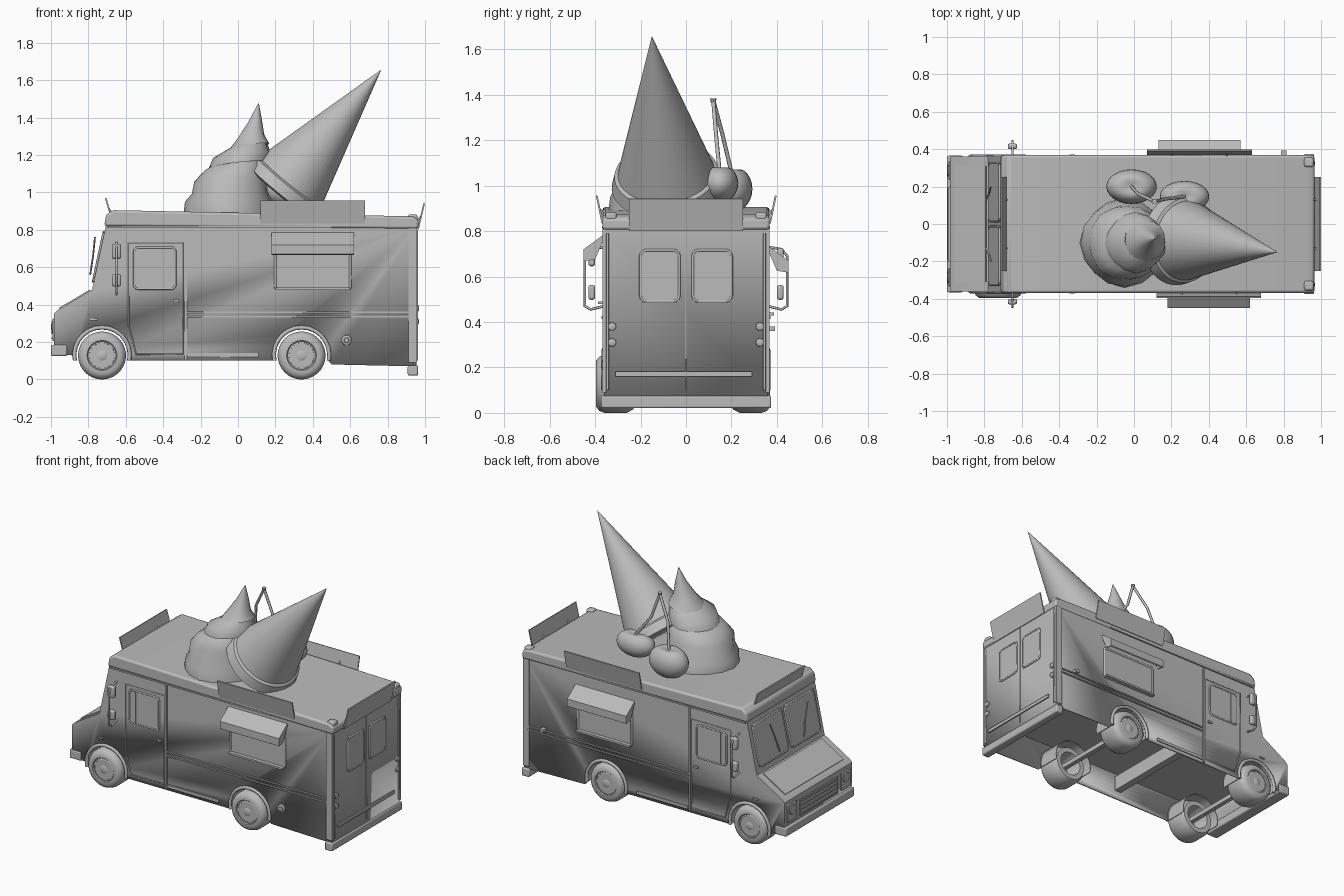
import bpy, bmesh, math
from math import sin, cos, pi
from mathutils import Vector as V

if "Cube" in bpy.data.objects:
    bpy.data.objects.remove(bpy.data.objects["Cube"])

grey = bpy.data.materials.new("plain grey")
grey.use_nodes = True
grey.diffuse_color = (0.5, 0.5, 0.5, 1)
grey.node_tree.nodes["Principled BSDF"].inputs["Base Color"].default_value = grey.diffuse_color
X, Y, Z = V((1, 0, 0)), V((0, 1, 0)), V((0, 0, 1))


def finish(name, bm, angle=35, bevel=0, segs=2, thick=0):
    bmesh.ops.recalc_face_normals(bm, faces=bm.faces)
    mesh = bpy.data.meshes.new(name)
    bm.to_mesh(mesh)
    bm.free()
    ob = bpy.data.objects.new(name, mesh)
    bpy.context.collection.objects.link(ob)
    mesh.materials.append(grey)
    if thick:
        ob.modifiers.new("Wall", "SOLIDIFY").thickness = thick
    if bevel:
        m = ob.modifiers.new("Bevel", "BEVEL")
        m.width, m.segments = bevel, segs
    bpy.context.view_layer.objects.active = ob
    bpy.ops.object.select_all(action="DESELECT")
    ob.select_set(True)
    bpy.ops.object.shade_smooth_by_angle(angle=math.radians(angle))
    return ob


def slab(name, c, size, u=X, v=Y, bevel=0):
    """Box of the given size along u, v and their normal."""
    u, v = V(u).normalized(), V(v).normalized()
    n = u.cross(v)
    bm = bmesh.new()
    bmesh.ops.create_cube(bm, size=1)
    for p in bm.verts:
        a = p.co.copy()
        p.co = V(c) + u * a.x * size[0] + v * a.y * size[1] + n * a.z * size[2]
    return finish(name, bm, bevel=bevel)


def extrude(name, pts, axis, lo, hi, open_below=None, **kw):
    """Closed side profile swept along x or y, optionally with its low edges left open."""
    bm = bmesh.new()
    put = lambda p, d: (d, p[0], p[1]) if axis == "x" else (p[0], d, p[1])
    a, b = ([bm.verts.new(put(p, d)) for p in pts] for d in (lo, hi))
    bm.faces.new(a)
    bm.faces.new(b[::-1])
    for i in range(len(pts)):
        j = (i + 1) % len(pts)
        if open_below is None or max(pts[i][1], pts[j][1]) > open_below:
            bm.faces.new((a[i], b[i], b[j], a[j]))
    return finish(name, bm, **kw)


def loft(name, rings, angle=60, caps=True):
    bm = bmesh.new()
    rows = [[bm.verts.new(p) for p in r] for r in rings]
    n = len(rows[0])
    for a, b in zip(rows, rows[1:]):
        for i in range(n):
            bm.faces.new((a[i], a[(i + 1) % n], b[(i + 1) % n], b[i]))
    if caps:
        bm.faces.new(rows[0])
        bm.faces.new(rows[-1])
    return finish(name, bm, angle)


def lathe(name, c, axis, profile, n=32, angle=35, caps=True):
    """Profile of (distance along axis, radius) turned around the axis."""
    w = V(axis).normalized()
    u = w.orthogonal().normalized()
    v = w.cross(u)
    turn = [u * cos(2 * pi * i / n) + v * sin(2 * pi * i / n) for i in range(n)]
    return loft(name, [[V(c) + w * d + t * r for t in turn] for d, r in profile], angle, caps)


def pipe(name, pts, r, closed=False):
    cu = bpy.data.curves.new(name, "CURVE")
    cu.dimensions, cu.bevel_depth, cu.bevel_resolution = "3D", r, 2
    cu.use_fill_caps = True
    s = cu.splines.new("POLY")
    s.points.add(len(pts) - 1)
    for q, p in zip(s.points, pts):
        q.co = (*p, 1)
    s.use_cyclic_u = closed
    ob = bpy.data.objects.new(name, cu)
    bpy.context.collection.objects.link(ob)
    cu.materials.append(grey)


def window(name, c, u, v, w, h, corner=0.025, r=0.006):
    """Thin pane with a rounded tubular frame."""
    u, v, c = V(u).normalized(), V(v).normalized(), V(c)
    slab(name + "_pane", c, (w, h, 0.006), u, v)
    loop = []
    for k, (sx, sy) in enumerate(((1, 1), (-1, 1), (-1, -1), (1, -1))):
        for t in range(4):
            a = (k + t / 3) * pi / 2
            loop.append(c + u * (sx * (w / 2 - corner) + corner * cos(a))
                        + v * (sy * (h / 2 - corner) + corner * sin(a)))
    pipe(name + "_frame", loop, r, True)


def arc(cx, r, n=14, lo=-0.2):
    return [(cx + r * cos(lo + (pi - 2 * lo) * i / n), 0.13 + r * sin(lo + (pi - 2 * lo) * i / n))
            for i in range(n + 1)]


# Body shell, open underneath, with floor
front_axle, rear_axle = -0.727, 0.34
outline = [(-0.985, 0.13), (-0.985, 0.35), (-0.965, 0.37), (-0.78, 0.48), (-0.705, 0.83), (0.955, 0.82),
           (0.955, 0.07), (0.5, 0.08)] + arc(rear_axle, 0.145) + [(0.18, 0.1), (-0.57, 0.1)] \
          + arc(front_axle, 0.145) + [(-0.89, 0.13)]
extrude("body", outline, "y", -0.36, 0.36, open_below=0.3, thick=0.01)
slab("floor", (0.04, 0, 0.285), (1.82, 0.7, 0.01))
slab("cross_member", (-0.15, 0, 0.2), (0.05, 0.68, 0.1))

# Roof cap
extrude("roof", [(-0.715, 0.82), (-0.705, 0.88), (-0.67, 0.905), (0.93, 0.872), (0.965, 0.855), (0.965, 0.805)],
        "y", -0.368, 0.368, bevel=0.012)

# Bumpers
slab("front_bumper", (-0.957, 0, 0.155), (0.086, 0.73, 0.06), bevel=0.008)
slab("rear_bumper", (0.935, 0, 0.048), (0.055, 0.75, 0.055), bevel=0.008)

# Hood, grille and headlights
hood = V((0.185, 0, 0.11))
slab("hood_panel", (-0.873, 0, 0.428), (0.19, 0.62, 0.008), hood, Y)
slab("grille", (-0.986, 0, 0.26), (0.4, 0.11, 0.012), Y, Z)
for i in range(4):
    slab("grille_bar", (-0.993, 0, 0.22 + i * 0.027), (0.38, 0.008, 0.008), Y, Z)
for s in (-1, 1):
    slab("headlight_housing", (-0.986, s * 0.285, 0.265), (0.1, 0.12, 0.012), Y, Z, 0.004)
    lathe("headlight", (-0.985, s * 0.285, 0.28), -X, [(0, 0.035), (0.012, 0.03), (0.014, 0.01)], 16)

# Windscreen panes and wipers
slope = V((0.075, 0, 0.35))
for s in (-1, 1):
    window("windscreen", (-0.747, s * 0.17, 0.655), Y, slope, 0.31, 0.27)
    pipe("wiper", [(-0.765, s * 0.2, 0.76), (-0.775, s * 0.16, 0.66), (-0.79, s * 0.13, 0.56)], 0.005)

# Parts on both flanks
for s in (-1, 1):
    y = s * 0.36
    dx = -0.05 if s > 0 else 0
    dz = -0.05 if s > 0 else 0
    # Door
    pipe("door_edge", [(-0.585, y, 0.73), (-0.585, y, 0.29), (-0.545, y, 0.135), (-0.295, y, 0.135),
                       (-0.295, y, 0.73)], 0.004, True)
    window("door_window", (-0.445, y, 0.595), X, Z, 0.22, 0.22, 0.02)
    slab("door_window_bar", (-0.51, y, 0.595), (0.01, 0.014, 0.21))
    slab("door_handle", (-0.33, y, 0.42), (0.03, 0.025, 0.012))
    # Trim strips
    slab("door_pillar", (-0.28, y, 0.455), (0.012, 0.014, 0.7))
    slab("drip_rail", (-0.1, y, 0.815), (1.2, 0.02, 0.01))
    for z in (0.335, 0.36):
        slab("belt_rail", (0.325, y, z), (1.2, 0.016, 0.008))
    slab("skirt_strip", (-0.08, y, 0.13), (0.38, 0.014, 0.02))
    slab("rear_corner_post", (0.935, y, 0.45), (0.045, 0.014, 0.72))
    slab("hood_latch", (-0.77, y, 0.32), (0.04, 0.014, 0.01))
    # Serving hatch, shelf and awning
    window("serving_window", (0.4 + dx, y, 0.59 + dz), X, Z, 0.4, 0.21, 0.012, 0.008)
    slab("serving_shelf", (0.4 + dx, s * 0.37, 0.485 + dz), (0.4, 0.035, 0.012))
    extrude("awning", [(s * 0.355, 0.79 + dz), (s * 0.45, 0.72 + dz), (s * 0.45, 0.67 + dz), (s * 0.442, 0.665 + dz),
                       (s * 0.442, 0.71 + dz), (s * 0.355, 0.77 + dz)], "x", 0.18 + dx, 0.62 + dx)
    for e in (0.185, 0.615):
        extrude("awning_cheek", [(s * 0.355, 0.78 + dz), (s * 0.447, 0.715 + dz), (s * 0.447, 0.668 + dz),
                                 (s * 0.4, 0.675 + dz)], "x", e + dx - 0.004, e + dx + 0.004)
    # Mirrors on tubular brackets
    pipe("mirror_bracket", [(-0.65, s * 0.36, 0.73), (-0.65, s * 0.42, 0.72), (-0.65, s * 0.445, 0.69),
                            (-0.65, s * 0.445, 0.47), (-0.65, s * 0.42, 0.455), (-0.65, s * 0.36, 0.47)], 0.006)
    for z, h in ((0.685, 0.08), (0.53, 0.065)):
        slab("mirror", (-0.65, s * 0.415, z), (0.05, 0.03, h), bevel=0.01)
    # Wheel arches and liners
    for cx in (front_axle, rear_axle):
        pipe("arch_trim", [(p[0], y, p[1]) for p in arc(cx, 0.148)], 0.011)
        loft("arch_liner", [[(p[0], s * d, p[1]) for p in arc(cx, 0.146) + arc(cx, 0.141)[::-1]]
                            for d in (0.355, 0.2)], 35)
    # Roof corner lamps
    for x, z in ((-0.66, 0.855), (0.935, 0.85)):
        slab("corner_lamp", (x, s * 0.33, z + 0.015), (0.05, 0.05, 0.035), bevel=0.01)

# Wheels
for x in (front_axle, rear_axle):
    for s, out in ((-1, 0.395), (1, 0.37)):
        c = V((x, s * out, 0.128))
        lathe("tyre", c, Y * -s, [(0.012, 0.07), (0, 0.08), (0, 0.102), (0.014, 0.12), (0.035, 0.128),
                                  (0.135, 0.128), (0.165, 0.112), (0.165, 0.08), (0.06, 0.06)], 36, 50)
        lathe("rim", c, Y * -s, [(0.006, 0.075), (0.004, 0.068), (0.03, 0.06), (0.034, 0.04), (0.01, 0.032),
                                 (0.004, 0.024), (0.003, 0.004)], 28)
        for i in range(8):
            a = i * pi / 4
            lathe("wheel_nut", c + V((0.049 * cos(a), 0, 0.049 * sin(a))), Y * -s,
                  [(0.014, 0.006), (0.034, 0.006)], 6)
    slab("axle", (x, 0, 0.128), (0.03, 0.6, 0.03))

# Fuel cap and outlet
lathe("fuel_cap", (0.58, -0.355, 0.21), -Y, [(0, 0.028), (0.012, 0.026), (0.016, 0.014), (0.02, 0.012)], 16)
slab("door_hook", (0.8, 0.375, 0.37), (0.03, 0.035, 0.02))

# Rear doors
for s in (-1, 1):
    window("rear_window", (0.957, s * 0.115, 0.603), Y, Z, 0.17, 0.225)
    pipe("rear_hinge_rod", [(0.957, s * 0.345, 0.1), (0.957, s * 0.345, 0.79)], 0.006)
    for z in (0.31, 0.38):
        lathe("tail_lamp", (0.95, s * 0.325, z), X, [(0, 0.019), (0.014, 0.017), (0.018, 0.006)], 14)
slab("rear_door_seam", (0.956, 0, 0.45), (0.006, 0.005, 0.7))
slab("rear_step", (0.957, -0.01, 0.172), (0.012, 0.6, 0.022))

# Sign boards around the roof, leaning outward, with struts
def sign(c, along, lean, length, height):
    c, lean = V(c), V(lean).normalized()
    slab("sign_board", c, (length, height, 0.008), along, lean)
    back = V((lean.x, lean.y, 0)).normalized() * -0.05
    for s in (-1, 1):
        foot = c + along * s * length * 0.26
        pipe("sign_strut", [foot, foot + back - Z * 0.06], 0.005)

sign((0.4, -0.38, 0.895), X, (0, -0.025, 0.12), 0.56, 0.125)
sign((0.35, 0.382, 0.895), X, (0, 0.025, 0.12), 0.56, 0.125)
sign((-0.69, 0, 0.91), Y, (-0.035, 0, 0.12), 0.5, 0.125)
sign((0.979, 0, 0.872), Y, (0.033, 0, 0.14), 0.5, 0.145)

# Whipped swirl of layered rings with a slanting spiral wobble
layers = [(-0.05, -0.1, 0.88, 0.235, 0), (-0.05, -0.1, 0.95, 0.23, 0), (-0.045, -0.1, 1.0, 0.205, 0.01),
          (-0.04, -0.1, 1.07, 0.2, 0.015), (-0.02, -0.1, 1.13, 0.165, 0.02), (0, -0.1, 1.16, 0.13, 0.02),
          (0.01, -0.1, 1.15, 0.16, 0.02), (0.02, -0.1, 1.2, 0.15, 0.02), (0.05, -0.09, 1.25, 0.1, 0.02),
          (0.06, -0.09, 1.245, 0.11, 0.02), (0.07, -0.09, 1.3, 0.072, 0.01), (0.09, -0.08, 1.38, 0.038, 0.01),
          (0.11, -0.08, 1.475, 0.002, 0)]
loft("ice_cream", [[(x + r * cos(a) * (1 + 0.03 * cos(4 * a + k)), y + r * sin(a) * (1 + 0.03 * cos(4 * a + k)),
                     z + w * sin(a + 2.2)) for a in (2 * pi * i / 16 for i in range(16))]
                   for k, (x, y, z, r, w) in enumerate(layers)], 50)

# Wafer cone with rim band
tip, down = V((0.765, -0.15, 1.655)), V((-0.63, 0.08, -0.776))
lathe("wafer_cone", tip, down, [(0, 0.001), (0.84, 0.232)], 40)
lathe("cone_rim", tip, down, [(0.77, 0.213), (0.78, 0.228), (0.84, 0.245), (0.85, 0.225)], 40)

# Cherries with joined stems
joint = V((0.11, 0.12, 1.375))
for c, rx, ry, rz in (((-0.013, 0.2, 0.985), 0.135, 0.092, 0.105), ((0.27, 0.147, 1.01), 0.132, 0.083, 0.085)):
    prof = [(-cos(t) + 0.28 * max(0, cos(t - pi)) ** 12 * -1, sin(t) + 0.002) for t in (pi * i / 14 for i in range(15))]
    ob = lathe("cherry", (0, 0, 0), Z, prof, 24, 80)
    ob.scale, ob.location = (rx, ry, rz), c
    top = V(c) + Z * rz * 0.7
    pipe("cherry_stem", [top, top.lerp(joint, 0.5) + (joint - top).cross(Y) * 0.08, joint], 0.009)
lathe("stem_knot", joint, Z, [(-0.01, 0.012), (0.008, 0.014)], 10)
